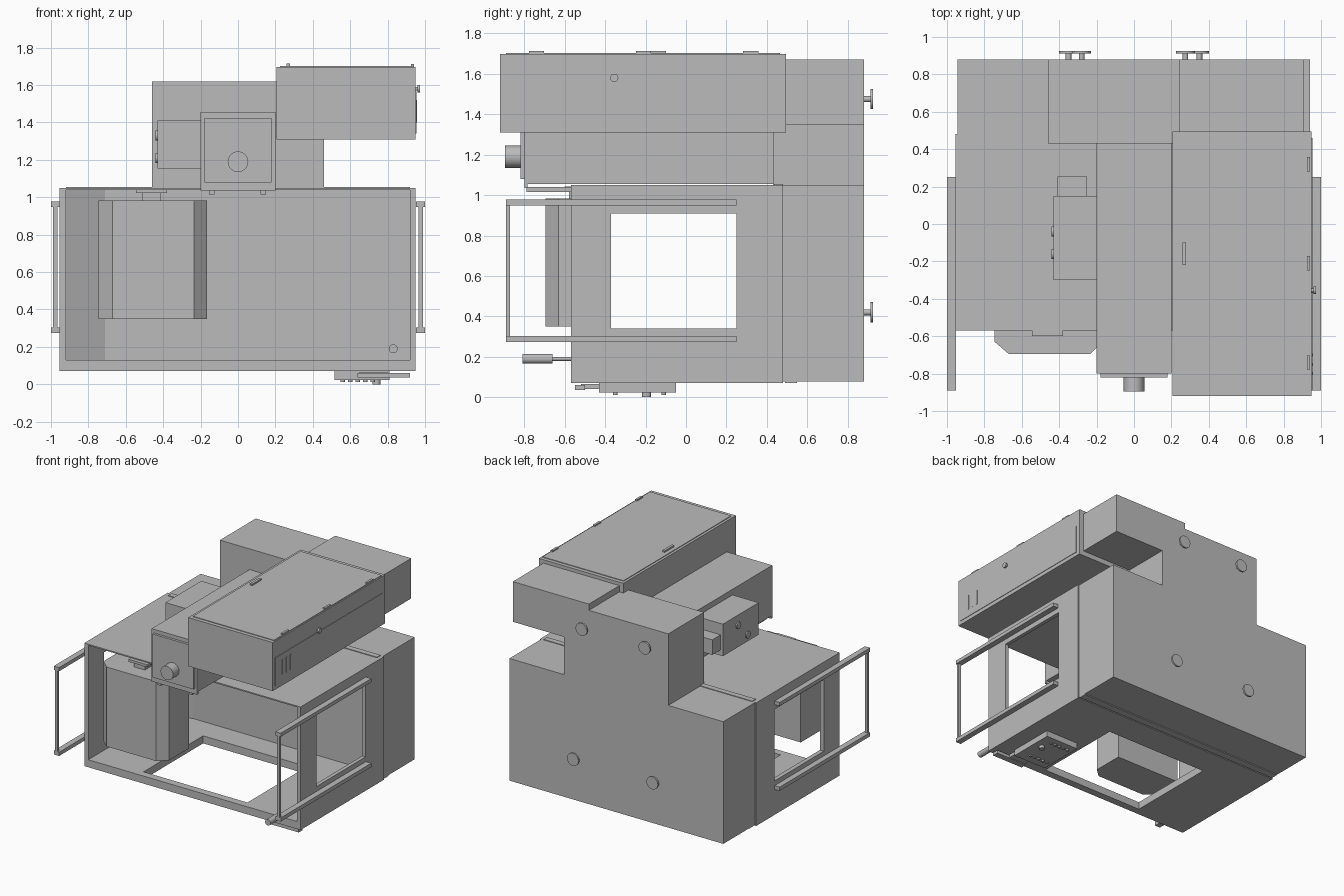
import bpy, bmesh, math
from mathutils import Matrix, Vector

old = bpy.data.objects.get("Cube")
if old:
    bpy.data.objects.remove(old, do_unlink=True)

grey = bpy.data.materials.new("machine grey")
grey.use_nodes = True
grey.diffuse_color = (0.5, 0.5, 0.5, 1)
grey.node_tree.nodes["Principled BSDF"].inputs["Base Color"].default_value = (0.5, 0.5, 0.5, 1)


def finish(name, bm):
    bmesh.ops.recalc_face_normals(bm, faces=bm.faces)
    mesh = bpy.data.meshes.new(name)
    bm.to_mesh(mesh)
    bm.free()
    mesh.materials.append(grey)
    ob = bpy.data.objects.new(name, mesh)
    bpy.context.scene.collection.objects.link(ob)
    return ob


def box(name, x, y, z):
    """Box from (min, max) ranges on each axis."""
    bm = bmesh.new()
    bmesh.ops.create_cube(bm, size=1)
    for v in bm.verts:
        v.co = Vector([r[0] if c < 0 else r[1] for c, r in zip(v.co, (x, y, z))])
    return finish(name, bm)


def rod(name, radius, start, end):
    """Cylinder between two points."""
    a, b = Vector(start), Vector(end)
    turn = (b - a).to_track_quat('Z', 'Y').to_matrix().to_4x4()
    bm = bmesh.new()
    bmesh.ops.create_cone(bm, cap_ends=True, segments=32, radius1=radius, radius2=radius,
                          depth=(b - a).length, matrix=Matrix.Translation((a + b) / 2) @ turn)
    ob = finish(name, bm)
    bpy.ops.object.select_all(action='DESELECT')
    ob.select_set(True)
    bpy.context.view_layer.objects.active = ob
    bpy.ops.object.shade_smooth_by_angle(angle=math.radians(35))
    return ob


def prism(name, outline, z):
    """Plan outline extruded upward."""
    bm = bmesh.new()
    face = bm.faces.new([bm.verts.new((x, y, z[0])) for x, y in outline])
    top = bmesh.ops.extrude_face_region(bm, geom=[face])["geom"]
    moved = [g for g in top if isinstance(g, bmesh.types.BMVert)]
    bmesh.ops.translate(bm, verts=moved, vec=(0, 0, z[1] - z[0]))
    return finish(name, bm)


def cut(ob, cutter):
    cutter.hide_render = True
    mod = ob.modifiers.new("cut", 'BOOLEAN')
    mod.operation = 'DIFFERENCE'
    mod.solver = 'EXACT'
    mod.object = cutter
    bpy.context.view_layer.objects.active = ob
    bpy.ops.object.modifier_apply(modifier=mod.name)
    bpy.data.objects.remove(cutter, do_unlink=True)


# Enclosure: open front, side windows, floor opening
shell = box("enclosure", (-.955, .95), (-.57, .48), (.07, 1.05))
cut(shell, box("room_cutter", (-.92, .92), (-.7, .44), (.13, 1.04)))
cut(shell, box("window_cutter", (-1.2, 1.2), (-.37, .25), (.34, .91)))
cut(shell, box("floor_cutter", (-.475, .44), (-.51, .24), (0, .2)))
box("rear_wall_panel", (-.245, .24), (.432, .442), (.18, 1.04))
prism("corner_panel", [(-.92, .34), (-.71, .44), (-.92, .44)], (.13, 1.04))

# Rear cabinet, column and upper cabinet
box("rear_cabinet", (-.945, .94), (.48, .88), (.077, 1.05))
box("rear_column", (-.46, .46), (.43, .88), (1.05, 1.62))
box("rear_upper_cabinet", (.24, .91), (.495, .88), (1.35, 1.67))
box("base_strip", (-.94, .94), (.49, .55), (.07, .08))
for side, x in (("right", (-.92, -.46)), ("left", (.46, .92))):
    box(side + "_roof_strip", x, (.435, .48), (1.05, 1.055))

# Round bumpers on the back
for x, z in ((-.28, 1.475), (.275, 1.475), (-.35, .42), (.35, .42)):
    rod("bumper_stem", .015, (x, .875, z), (x, .915, z))
    rod("bumper_disc", .05, (x, .912, z), (x, .926, z))

# Central head with nose
box("head", (-.2, .2), (-.8, .45), (1.055, 1.455))
box("head_lower_lip", (-.2, .2), (-.8, -.785), (1.035, 1.06))
box("head_front_plate", (-.18, .18), (-.82, -.8), (1.08, 1.425))
rod("head_nose", .055, (0, -.82, 1.19), (0, -.895, 1.19))
for x in (-.14, .135):
    box("head_rail", (x - .014, x + .014), (-.79, -.55), (1.015, 1.04))

# Side box on the head
box("side_box", (-.43, -.2), (-.3, .15), (1.155, 1.41))
box("side_box_connector", (-.41, -.25), (.15, .255), (1.2, 1.32))
for y, z in ((-.04, 1.33), (-.16, 1.21)):
    rod("side_button", .027, (-.425, y, z), (-.44, y, z))

# Overhanging control box
box("control_box", (.205, .95), (-.92, .495), (1.31, 1.697))
box("control_lid", (.225, .94), (-.89, .465), (1.697, 1.702))
box("lid_handle", (.258, .278), (-.22, -.1), (1.7, 1.714))
for y in (-.74, -.21, .32):
    box("lid_hinge", (.924, .942), (y - .038, y + .038), (1.7, 1.712))
box("control_side_panel", (.948, .954), (-.89, .46), (1.34, 1.565))
for y in (-.8, -.75, -.7):
    box("panel_slot", (.953, .957), (y - .008, y + .008), (1.4, 1.52))
rod("control_knob_stem", .01, (.948, -.355, 1.58), (.962, -.355, 1.58))
rod("control_knob", .02, (.96, -.355, 1.58), (.974, -.355, 1.58))

# Side door frames
for name, s in (("left", 1), ("right", -1)):
    outer = sorted((s * .953, s * 1.0))
    inner = sorted((s * .966, s * .99))
    box(name + "_frame_top_bar", outer, (-.89, .25), (.948, .977))
    box(name + "_frame_bottom_bar", outer, (-.89, .25), (.273, .303))
    box(name + "_frame_post", inner, (-.89, -.87), (.3, .95))

# Hanging carriage
prism("carriage", [(-.745, -.38), (-.745, -.63), (-.67, -.695), (-.235, -.695),
                   (-.165, -.63), (-.165, -.38)], (.35, .983))
box("carriage_neck", (-.51, -.415), (-.58, -.45), (.98, 1.025))
box("carriage_mount", (-.545, -.38), (-.6, -.43), (1.022, 1.042))

# Front handle
rod("handle_shaft", .01, (.83, -.56, .19), (.83, -.67, .19))
rod("handle_grip", .024, (.83, -.66, .19), (.83, -.81, .19))

# Underside panel with small controls
box("under_panel", (.515, .81), (-.43, -.05), (.022, .072))
box("under_arm", (.64, .92), (-.55, -.5), (.035, .06))
box("under_arm_link", (.65, .8), (-.52, -.42), (.04, .065))
for i in range(5):
    for y in (-.35, -.11):
        rod("under_button", .012, (.56 + i * .04, y, .025), (.56 + i * .04, y, .012))
rod("under_dial", .022, (.74, -.195, .025), (.74, -.195, 0))
